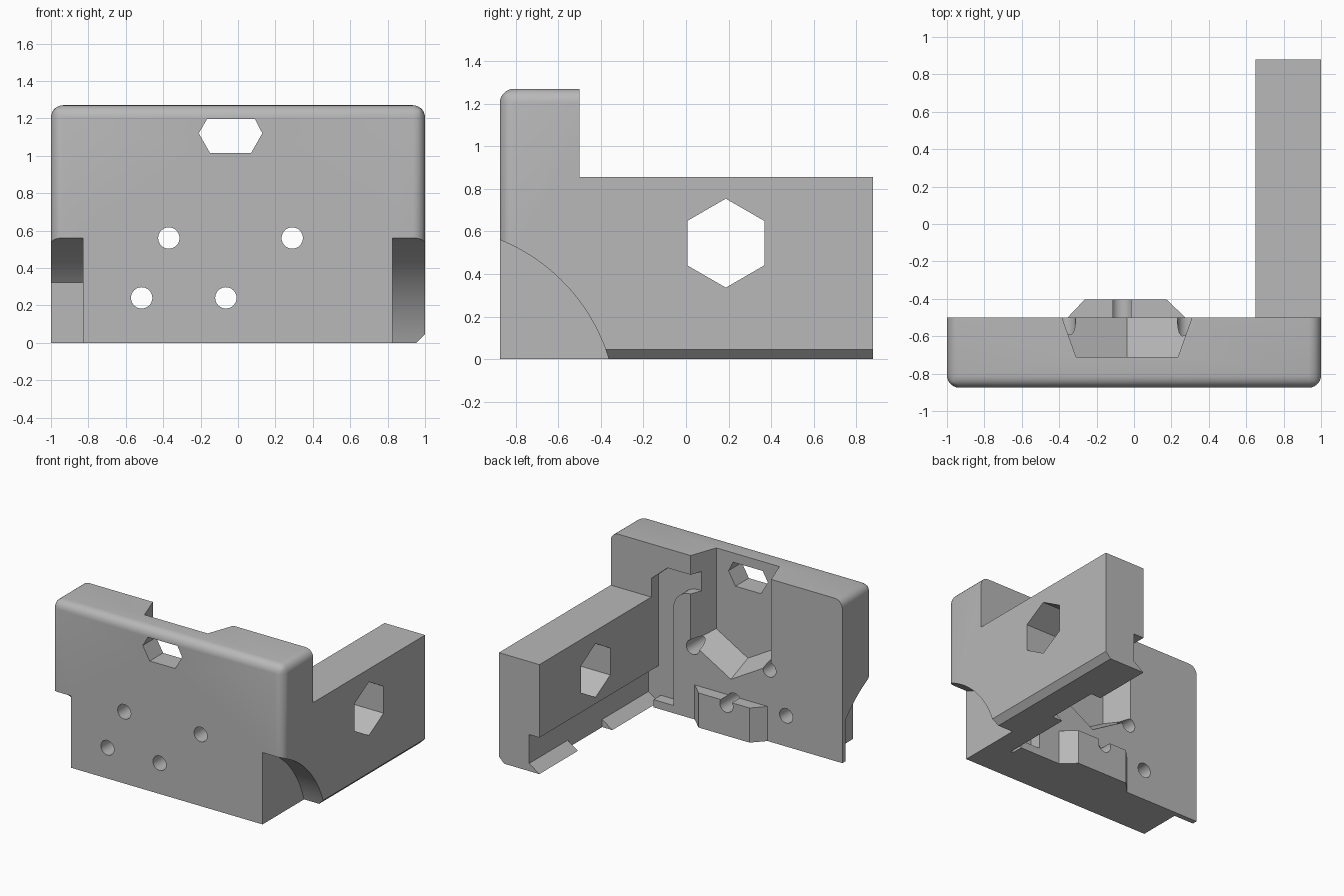
import bpy, bmesh, math

if "Cube" in bpy.data.objects:
    bpy.data.objects.remove(bpy.data.objects["Cube"])

grey = bpy.data.materials.new("plain_grey")
grey.use_nodes = True
colour = (0.48, 0.48, 0.48, 1)
grey.diffuse_color = colour
grey.node_tree.nodes["Principled BSDF"].inputs["Base Color"].default_value = colour


def add(name, bm):
    bmesh.ops.recalc_face_normals(bm, faces=bm.faces)
    mesh = bpy.data.meshes.new(name)
    bm.to_mesh(mesh)
    bm.free()
    mesh.materials.append(grey)
    ob = bpy.data.objects.new(name, mesh)
    bpy.context.collection.objects.link(ob)
    return ob


def loft(near, far):
    """Solid between two matching outlines."""
    bm = bmesh.new()
    a = [bm.verts.new(p) for p in near]
    b = [bm.verts.new(p) for p in far]
    bm.faces.new(a)
    bm.faces.new(b[::-1])
    n = len(a)
    for i in range(n):
        j = (i + 1) % n
        bm.faces.new((a[i], b[i], b[j], a[j]))
    return bm


def prism(name, axis, outline, lo, hi):
    """Extrude a 2D outline along the x, y or z axis."""
    place = {"x": lambda p, d: (d, p[0], p[1]),
             "y": lambda p, d: (p[0], d, p[1]),
             "z": lambda p, d: (p[0], p[1], d)}[axis]
    return add(name, loft([place(p, lo) for p in outline], [place(p, hi) for p in outline]))


def rect(a0, a1, b0, b1):
    return [(a0, b0), (a1, b0), (a1, b1), (a0, b1)]


def circle(a, b, r, n, turn=0.0):
    return [(a + r * math.cos(turn + math.tau * i / n),
             b + r * math.sin(turn + math.tau * i / n)) for i in range(n)]


def combine(tool, operation):
    mod = body.modifiers.new("join", "BOOLEAN")
    mod.solver = "EXACT"
    mod.operation = operation
    mod.object = tool
    with bpy.context.temp_override(object=body, active_object=body):
        bpy.ops.object.modifier_apply(modifier=mod.name)
    bpy.data.objects.remove(tool)


BACK, FRONT, TOP = -0.5, -0.875, 1.27

# Front plate, rounded on its front, side and top edges
bm = loft([(x, FRONT, z) for x, z in rect(-1, 1, 0, TOP)],
          [(x, BACK, z) for x, z in rect(-1, 1, 0, TOP)])


def rounded(edge):
    p, q = (v.co for v in edge.verts)
    mid = (p + q) / 2
    front = mid.y < FRONT + 0.01 and mid.z > 0.1
    top_side = abs(mid.x) > 0.9 and mid.z > TOP - 0.01
    return front or top_side


bmesh.ops.bevel(bm, geom=[e for e in bm.edges if rounded(e)], offset=0.065,
                segments=7, profile=0.5, affect="EDGES")
body = add("bracket_body", bm)
bpy.context.view_layer.objects.active = body

# Side arm with a chamfered lower outer edge
combine(prism("arm", "y", [(0.65, 0), (0.955, 0), (1, 0.045), (1, 0.855), (0.65, 0.855)],
              -0.6, 0.88), "UNION")

# Raised boss low on the back of the plate
combine(prism("boss", "z", [(-0.445, -0.6), (-0.355, BACK), (-0.265, -0.405),
                            (0.175, -0.405), (0.275, BACK), (0.37, -0.6)], 0, 0.27), "UNION")

# Tapered pocket with a V floor, open at the top
MID = -0.0375


def pocket_outline(y):
    t = (BACK - y) / 0.21
    half = 0.3475 - 0.075 * t
    low = 0.397 + 0.085 * t
    side = low + half * math.tan(math.radians(30))
    return [(MID - half, y, 1.4), (MID - half, y, side), (MID, y, low),
            (MID + half, y, side), (MID + half, y, 1.4)]


combine(add("pocket", loft(pocket_outline(-0.48), pocket_outline(-0.71))), "DIFFERENCE")

# Channel from the pocket, over a rounded corner and down beside the arm
bend = [(0.31 + 0.15 * math.cos(a), 0.82 + 0.15 * math.sin(a))
        for a in (math.pi / 2 * i / 8 for i in range(9))]
combine(prism("channel", "y", [(0.25, 1.12), (0.51, 1.12), (0.65, 1.0), (0.65, 0.06), (0.46, 0.06)]
              + bend + [(0.25, 0.97)], -0.59, -0.47), "DIFFERENCE")

# Groove along the inside of the arm, with a gap in its sloping lip
combine(prism("groove", "y", [(0.63, 0.285), (0.738, 0.285), (0.738, 0.06), (0.63, -0.014)],
              -0.59, 0.95), "DIFFERENCE")
combine(prism("lip_gap", "z", rect(0.63, 0.738, -0.02, 0.405), -0.1, 0.28), "DIFFERENCE")

# Curved corner cut-outs; the one without the arm leaves a thin back flange
def scoop(name, x0, x1, y_end):
    steps = 28
    start = math.acos((-0.95 + 1.205) / 0.88)
    end = math.acos((y_end + 1.205) / 0.88)
    arc = [(-1.205 + 0.88 * math.cos(a), -0.255 + 0.88 * math.sin(a))
           for a in (start + (end - start) * i / steps for i in range(steps + 1))]
    return prism(name, "x", arc + [(y_end, -0.12), (-0.95, -0.12)], x0, x1)


combine(scoop("left_scoop", 0.825, 1.1, -0.336), "DIFFERENCE")
combine(scoop("right_scoop", -1.1, -0.83, -0.54), "DIFFERENCE")

# Six-sided window in the arm and flattened one in the plate
combine(prism("arm_window", "x", circle(0.187, 0.545, 0.209, 6, math.pi / 2), 0.5, 1.1), "DIFFERENCE")
combine(prism("plate_window", "y", [(-0.21, 1.12), (-0.165, 1.197), (0.09, 1.197),
                                    (0.13, 1.12), (0.07, 1.015), (-0.15, 1.015)],
              -0.95, -0.65), "DIFFERENCE")

# Screw holes
for x, z in ((-0.37, 0.56), (0.29, 0.56), (-0.515, 0.24), (-0.065, 0.24)):
    combine(prism("screw_hole", "y", circle(x, z, 0.057, 32), -0.95, -0.35), "DIFFERENCE")

# Smooth the rounded parts and keep the corners crisp
bpy.ops.object.select_all(action="DESELECT")
body.select_set(True)
bpy.context.view_layer.objects.active = body
bpy.ops.object.shade_smooth_by_angle(angle=math.radians(22))
